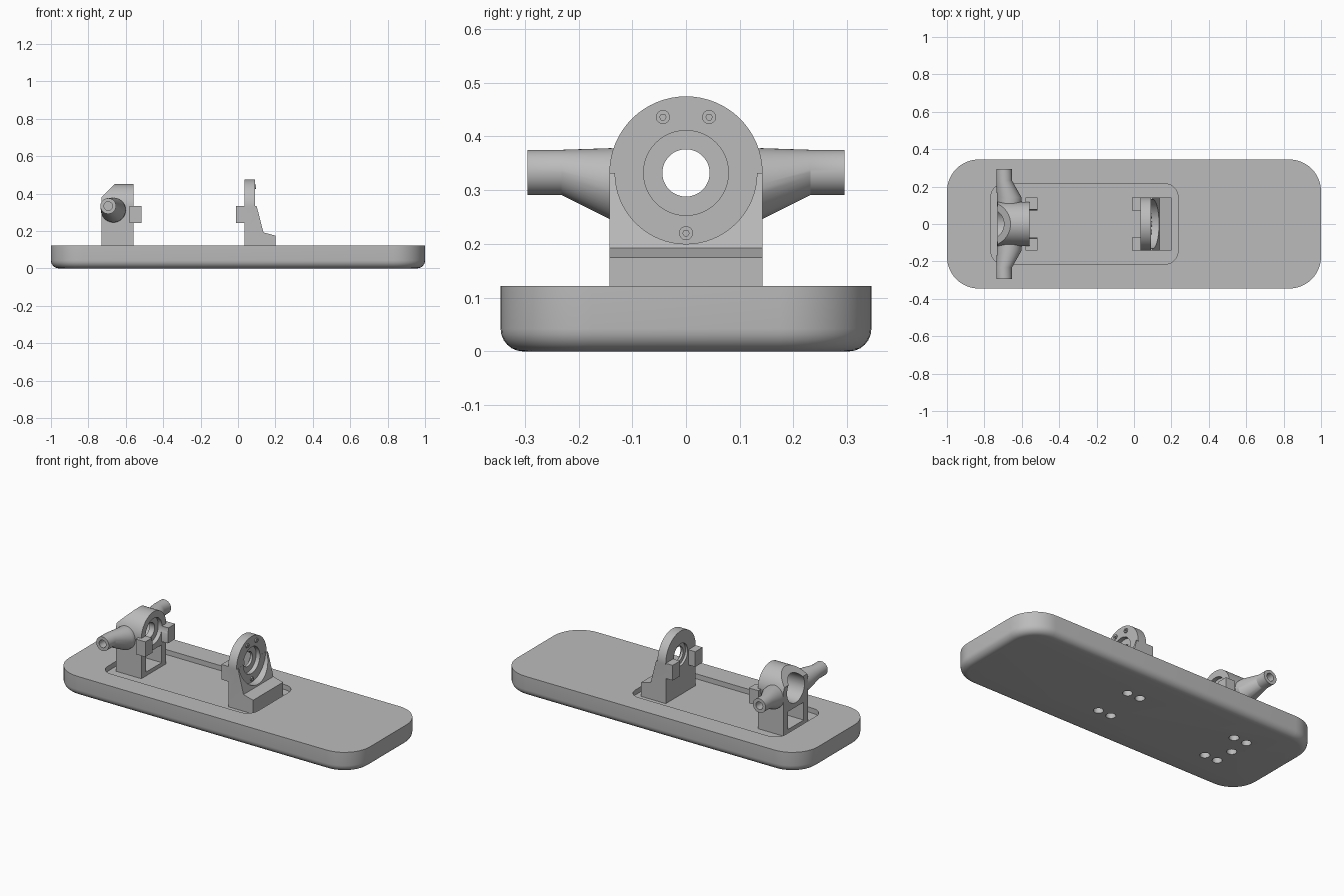
import bpy, bmesh
from math import sin, cos, pi
from mathutils import Vector

old = bpy.data.objects.get("Cube")
if old:
    bpy.data.objects.remove(old, do_unlink=True)

grey = bpy.data.materials.new("plain_grey")
grey.use_nodes = True
grey.diffuse_color = (0.5, 0.5, 0.5, 1)
grey.node_tree.nodes["Principled BSDF"].inputs["Base Color"].default_value = (0.5, 0.5, 0.5, 1)

AXIS_Z = 0.332   # height of the common bore axis
FLOOR = 0.092    # floor of the plate pocket


def place(axis, a, b, d):
    """Profile point (a, b) at depth d along an axis."""
    return {"x": (d, a, b), "y": (a, d, b), "z": (a, b, d)}[axis]


def loft(name, axis, sections):
    """Closed solid through matching outlines: [(depth, points), ...]."""
    bm = bmesh.new()
    rings = [[bm.verts.new(place(axis, a, b, d)) for a, b in pts] for d, pts in sections]
    n = len(rings[0])
    bm.faces.new(rings[0])
    bm.faces.new(rings[-1])
    for r, s in zip(rings, rings[1:]):
        for i in range(n):
            j = (i + 1) % n
            bm.faces.new((r[i], r[j], s[j], s[i]))
    bmesh.ops.recalc_face_normals(bm, faces=bm.faces)
    mesh = bpy.data.meshes.new(name)
    bm.to_mesh(mesh)
    bm.free()
    mesh.materials.append(grey)
    obj = bpy.data.objects.new(name, mesh)
    bpy.context.collection.objects.link(obj)
    return obj


def prism(name, axis, pts, lo, hi):
    return loft(name, axis, [(lo, pts), (hi, pts)])


def arc(a, b, r, start=0.0, end=2 * pi, n=48):
    """Arc points; a full circle omits its repeated last point."""
    count = n if end - start > 6.2 else n + 1
    return [(a + r * cos(start + (end - start) * i / n),
             b + r * sin(start + (end - start) * i / n)) for i in range(count)]


def cylinder(name, axis, a, b, r, lo, hi, n=48):
    return prism(name, axis, arc(a, b, r, n=n), lo, hi)


def box(name, x, y, z):
    return prism(name, "z", [(x[0], y[0]), (x[1], y[0]), (x[1], y[1]), (x[0], y[1])], *z)


def rounded(x0, x1, y, r, n=10):
    pts = []
    corners = [(x1 - r, y - r), (x0 + r, y - r), (x0 + r, r - y), (x1 - r, r - y)]
    for k, (a, b) in enumerate(corners):
        pts += arc(a, b, r, k * pi / 2, (k + 1) * pi / 2, n)
    return pts


def combine(target, tools, operation):
    """Apply booleans and discard the helper solids."""
    for tool in tools:
        tool.hide_render = True
        mod = target.modifiers.new("bool", "BOOLEAN")
        mod.operation, mod.object, mod.solver = operation, tool, "EXACT"
        dg = bpy.context.evaluated_depsgraph_get()
        mesh = bpy.data.meshes.new_from_object(target.evaluated_get(dg))
        target.modifiers.clear()
        target.data = mesh
        bpy.data.objects.remove(tool, do_unlink=True)


def finish(obj):
    obj.data.materials.clear()
    obj.data.materials.append(grey)
    for p in obj.data.polygons:
        p.material_index = 0
    bpy.ops.object.select_all(action="DESELECT")
    obj.select_set(True)
    bpy.context.view_layer.objects.active = obj
    bpy.ops.object.shade_smooth_by_angle(angle=0.5)


# Base plate with a filleted underside
plate = prism("base_plate", "z", rounded(-1, 1, 0.345, 0.17), 0, 0.122)
bm = bmesh.new()
bm.from_mesh(plate.data)
rim = [e for e in bm.edges if all(v.co.z < 0.001 for v in e.verts)]
bmesh.ops.bevel(bm, geom=rim, offset=0.042, segments=6, profile=0.5, affect="EDGES")
bm.to_mesh(plate.data)
bm.free()

# Pocket on top and blind bolt holes beneath
holes = [(x, y) for x in (-0.675, -0.59, 0.06, 0.145) for y in (-0.12, 0.12)]
holes.append((-0.675, 0))
cuts = [prism("pocket", "z", rounded(-0.765, 0.235, 0.215, 0.07), FLOOR, 0.2)]
cuts += [cylinder("bolt_hole", "z", x, y, 0.027, -0.05, 0.06, 24) for x, y in holes]
combine(plate, cuts, "DIFFERENCE")
finish(plate)

# Rear bracket: arched block with a sloped top corner
arch = [(-0.118, FLOOR), (0.118, FLOOR)] + arc(0, AXIS_Z, 0.118, 0, pi, 32)
rear = prism("horn_bracket", "x", arch, -0.73, -0.56)
slope = prism("slope", "y", [(-0.75, 0.36), (-0.64, 0.47), (-0.75, 0.47)], -0.3, 0.3)
combine(rear, [slope], "DIFFERENCE")

# Side horns: flared root narrowing to a round stub
horns = []
for s in (-1, 1):
    horns.append(loft("horn", "y", [
        (s * 0.09, arc(-0.665, 0.311, 0.066)),
        (s * 0.142, arc(-0.667, 0.312, 0.066)),
        (s * 0.232, arc(-0.694, 0.333, 0.042)),
        (s * 0.295, arc(-0.694, 0.333, 0.042))]))
tabs = [box("tab", (-0.58, -0.517), sorted((s * 0.072, s * 0.142)), (0.243, 0.334)) for s in (-1, 1)]
combine(rear, horns + tabs, "UNION")

# Bores, horn sockets and the window under the bore
cuts = [cylinder("bore", "x", 0, AXIS_Z, 0.044, -0.9, -0.4),
        cylinder("rear_bore", "x", 0, AXIS_Z, 0.083, -0.9, -0.62),
        cylinder("front_recess", "x", 0, AXIS_Z, 0.078, -0.585, -0.4),
        box("window", (-0.9, -0.4), (-0.075, 0.075), (0.115, 0.222))]
cuts += [cylinder("socket", "y", -0.694, 0.333, 0.023, *sorted((s * 0.24, s * 0.4)), 24) for s in (-1, 1)]
combine(rear, cuts, "DIFFERENCE")
finish(rear)

# Front bracket: sloped upright on a foot, carrying a round flange
profile = [(0.035, FLOOR), (0.2, FLOOR), (0.2, 0.175), (0.136, 0.192), (0.1, AXIS_Z), (0.035, AXIS_Z)]
front = prism("flange_bracket", "y", profile, -0.142, 0.142)
combine(front, [cylinder("cradle", "x", 0, AXIS_Z, 0.132, 0.0905, 0.3, 64)], "DIFFERENCE")
tabs = [box("tab", (-0.011, 0.05), sorted((s * 0.072, s * 0.142)), (0.243, 0.334)) for s in (-1, 1)]
combine(front, [cylinder("flange", "x", 0, AXIS_Z, 0.1425, 0.035, 0.09, 64)] + tabs, "UNION")
combine(front, [cylinder("bore", "x", 0, AXIS_Z, 0.044, -0.2, 0.3),
                cylinder("recess", "x", 0, AXIS_Z, 0.079, 0.065, 0.3),
                cylinder("back_recess", "x", 0, AXIS_Z, 0.066, -0.2, 0.05)], "DIFFERENCE")
finish(front)

# Flange screws with small sockets
for i, (y, z) in enumerate([(-0.043, 0.436), (0.043, 0.436), (0, 0.22)]):
    screw = cylinder(f"flange_screw_{i + 1}", "x", y, z, 0.013, 0.08, 0.097, 24)
    combine(screw, [cylinder("socket", "x", y, z, 0.006, 0.088, 0.12, 6)], "DIFFERENCE")
    finish(screw)
